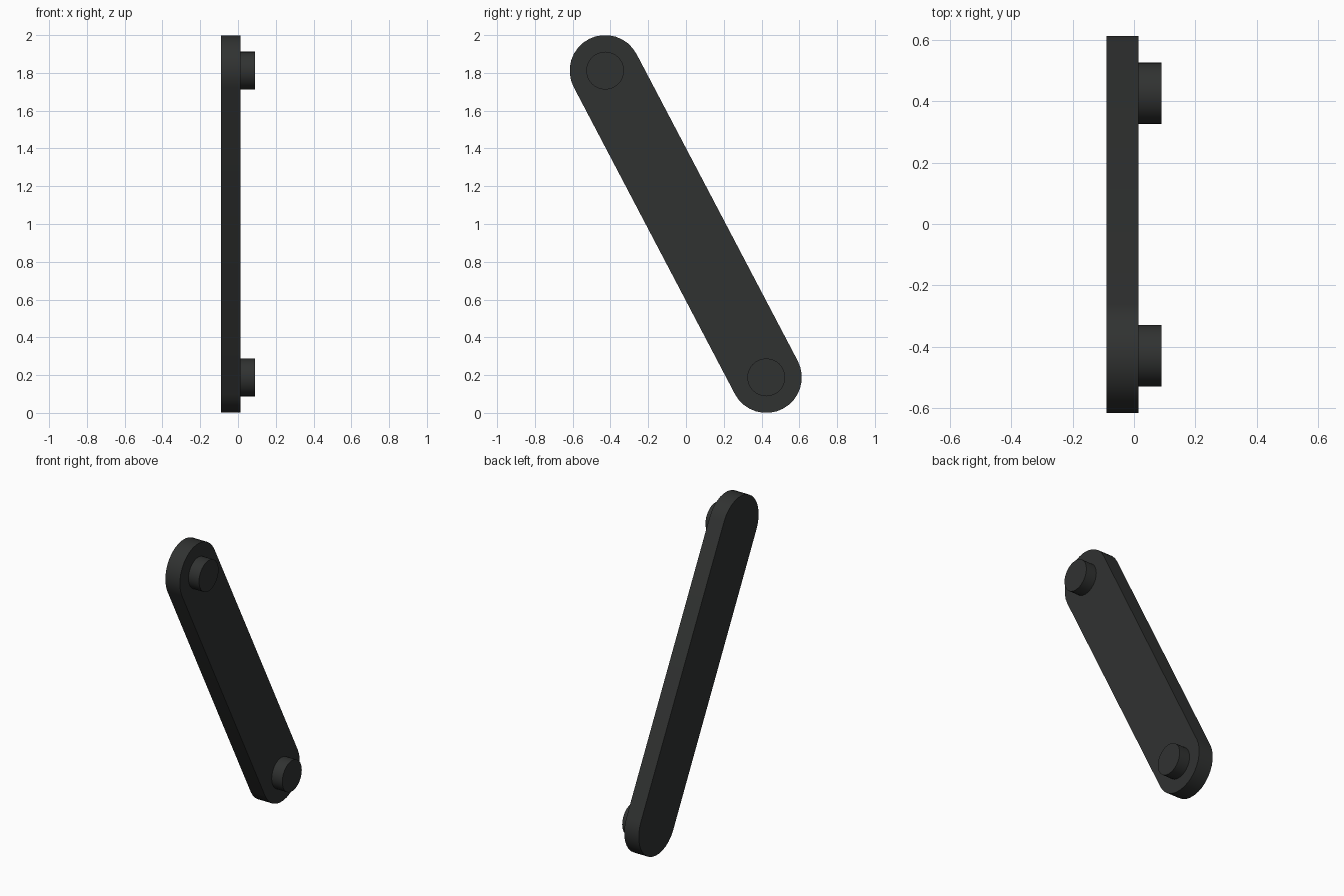
import bpy, bmesh, math

if "Cube" in bpy.data.objects:
    bpy.data.objects.remove(bpy.data.objects["Cube"])

X_BACK, X_FACE, X_PIN = -0.09, 0.014, 0.09
R_PLATE, R_PIN = 0.188, 0.1
TOP, BOTTOM = (-0.428, 1.812), (0.425, 0.188)

mat = bpy.data.materials.new("dark_metal")
mat.diffuse_color = (0.03, 0.032, 0.031, 1)
mat.use_nodes = True
mat.node_tree.nodes["Principled BSDF"].inputs["Base Color"].default_value = mat.diffuse_color


def extrude_x(name, outline, x0, x1):
    """Solid made by sweeping a (y, z) outline from x0 to x1."""
    bm = bmesh.new()
    face = bm.faces.new([bm.verts.new((x0, y, z)) for y, z in outline])
    res = bmesh.ops.extrude_face_region(bm, geom=[face], use_keep_orig=True)
    for v in res["geom"]:
        if isinstance(v, bmesh.types.BMVert):
            v.co.x = x1
    bmesh.ops.recalc_face_normals(bm, faces=bm.faces)
    me = bpy.data.meshes.new(name)
    bm.to_mesh(me)
    bm.free()
    me.materials.append(mat)
    ob = bpy.data.objects.new(name, me)
    bpy.context.collection.objects.link(ob)
    bpy.ops.object.select_all(action='DESELECT')
    ob.select_set(True)
    bpy.context.view_layer.objects.active = ob
    bpy.ops.object.shade_smooth_by_angle(angle=math.radians(30))
    return ob


def arc(center, r, start, sweep, n):
    return [(center[0] + r * math.cos(start + sweep * i / n),
             center[1] + r * math.sin(start + sweep * i / n)) for i in range(n + 1)]


# Link plate: two half-round ends joined by straight sides
lean = math.atan2(TOP[1] - BOTTOM[1], TOP[0] - BOTTOM[0])
outline = (arc(TOP, R_PLATE, lean - math.pi / 2, math.pi, 16)
           + arc(BOTTOM, R_PLATE, lean + math.pi / 2, math.pi, 16))
extrude_x("link_plate", outline, X_BACK, X_FACE)

# Round pins at both ends
for name, c in (("upper_pin", TOP), ("lower_pin", BOTTOM)):
    extrude_x(name, arc(c, R_PIN, 0, math.tau, 32)[:-1], X_FACE - 0.02, X_PIN)
